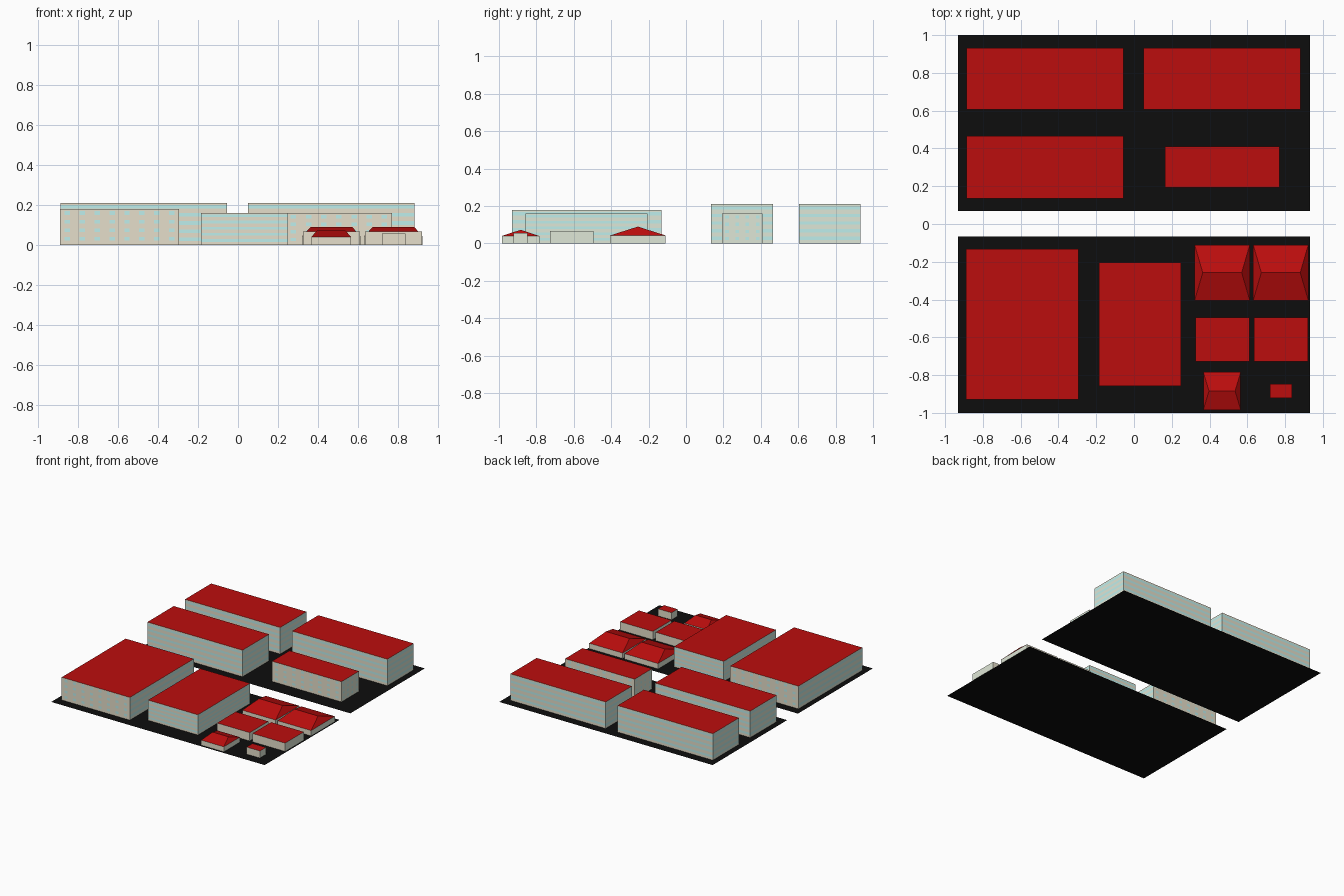
import bpy, bmesh

if "Cube" in bpy.data.objects:
    bpy.data.objects.remove(bpy.data.objects["Cube"])


def material(name, rgb):
    m = bpy.data.materials.new(name)
    m.diffuse_color = (*rgb, 1)
    m.use_nodes = True
    m.node_tree.nodes["Principled BSDF"].inputs["Base Color"].default_value = m.diffuse_color
    return m


ROOF = material("roof_red", (0.50, 0.004, 0.004))
WALL = material("wall_beige", (0.79, 0.74, 0.60))
SIDE = material("wall_pale_green", (0.74, 0.80, 0.68))
GLASS = material("window_blue", (0.52, 0.86, 0.84))
ASPHALT = material("asphalt", (0.004, 0.004, 0.004))


def finish(bm, name, mats):
    bmesh.ops.remove_doubles(bm, verts=bm.verts, dist=1e-5)
    me = bpy.data.meshes.new(name)
    bm.to_mesh(me)
    bm.free()
    for m in mats:
        me.materials.append(m)
    ob = bpy.data.objects.new(name, me)
    bpy.context.collection.objects.link(ob)
    return ob


def quad(bm, pts, mat=0):
    f = bm.faces.new([bm.verts.new(p) for p in pts])
    f.material_index = mat


def wall(bm, a, b, h, floors, cols, base):
    """Wall from a to b: window bands, cut into separate panes when cols > 0."""
    def at(t, z):
        return (a[0] + (b[0] - a[0]) * t, a[1] + (b[1] - a[1]) * t, z)

    zs = [0]
    for i in range(floors):
        zs += [h * (i + s) / (floors + 0.2) for s in (0.48, 0.92)]
    zs.append(h)
    ts = [0]
    for i in range(cols):
        ts += [(i + 0.32) / cols, (i + 0.68) / cols]
    ts.append(1)
    for r in range(len(zs) - 1):
        for c in range(len(ts) - 1):
            pane = r % 2 and (c % 2 or not cols)
            quad(bm, [at(ts[c], zs[r]), at(ts[c + 1], zs[r]),
                      at(ts[c + 1], zs[r + 1]), at(ts[c], zs[r + 1])],
                 2 if pane else base)


def building(name, x0, x1, y0, y1, h, floors=0, front_cols=0, side_cols=0,
             ridge=None):
    bm = bmesh.new()
    c = [(x0, y0), (x1, y0), (x1, y1), (x0, y1)]
    for i in range(4):
        side = i % 2
        wall(bm, c[i], c[(i + 1) % 4], h, floors,
             side_cols if side else front_cols, 3 if side else 1)
    if ridge:
        # hipped roof on a ridge along x
        inset, top = ridge
        ym = (y0 + y1) / 2
        r0, r1 = (x0 + inset, ym, top), (x1 - inset, ym, top)
        e = [(*p, h) for p in c]
        for pts in ([e[0], e[1], r1, r0], [e[1], e[2], r1],
                    [e[2], e[3], r0, r1], [e[3], e[0], r0]):
            quad(bm, pts)
    else:
        quad(bm, [(*p, h) for p in c])
    return finish(bm, name, [ROOF, WALL, GLASS, SIDE])


# two flat city blocks of asphalt
for name, y0, y1 in (("north_block", 0.07, 1.0), ("south_block", -1.0, -0.065)):
    bm = bmesh.new()
    quad(bm, [(-0.933, y0, 0), (0.933, y0, 0), (0.933, y1, 0), (-0.933, y1, 0)])
    finish(bm, name, [ASPHALT])

# office buildings
building("office_back_left", -0.887, -0.055, 0.605, 0.932, 0.21, 5)
building("office_back_right", 0.05, 0.882, 0.605, 0.932, 0.21, 5)
building("office_middle_left", -0.887, -0.055, 0.135, 0.465, 0.21, 5)
building("office_middle_right", 0.163, 0.77, 0.192, 0.41, 0.16, 4, 8, 4)
building("office_front_left", -0.89, -0.294, -0.93, -0.132, 0.18, 4, 8, 0)
building("office_front_middle", -0.186, 0.249, -0.857, -0.205, 0.16, 5)

# hipped and flat houses, in pairs
for side, dx in (("left", 0), ("right", 0.31)):
    building("hipped_house_" + side, 0.321 + dx, 0.613 + dx, -0.405, -0.11, 0.043,
             ridge=(0.043, 0.09))
    building("flat_house_" + side, 0.326 + dx, 0.611 + dx, -0.727, -0.494, 0.066)

# small house and shed
building("small_hipped_house", 0.367, 0.565, -0.984, -0.784, 0.04, ridge=(0.03, 0.073))
building("shed", 0.72, 0.837, -0.922, -0.847, 0.056)
